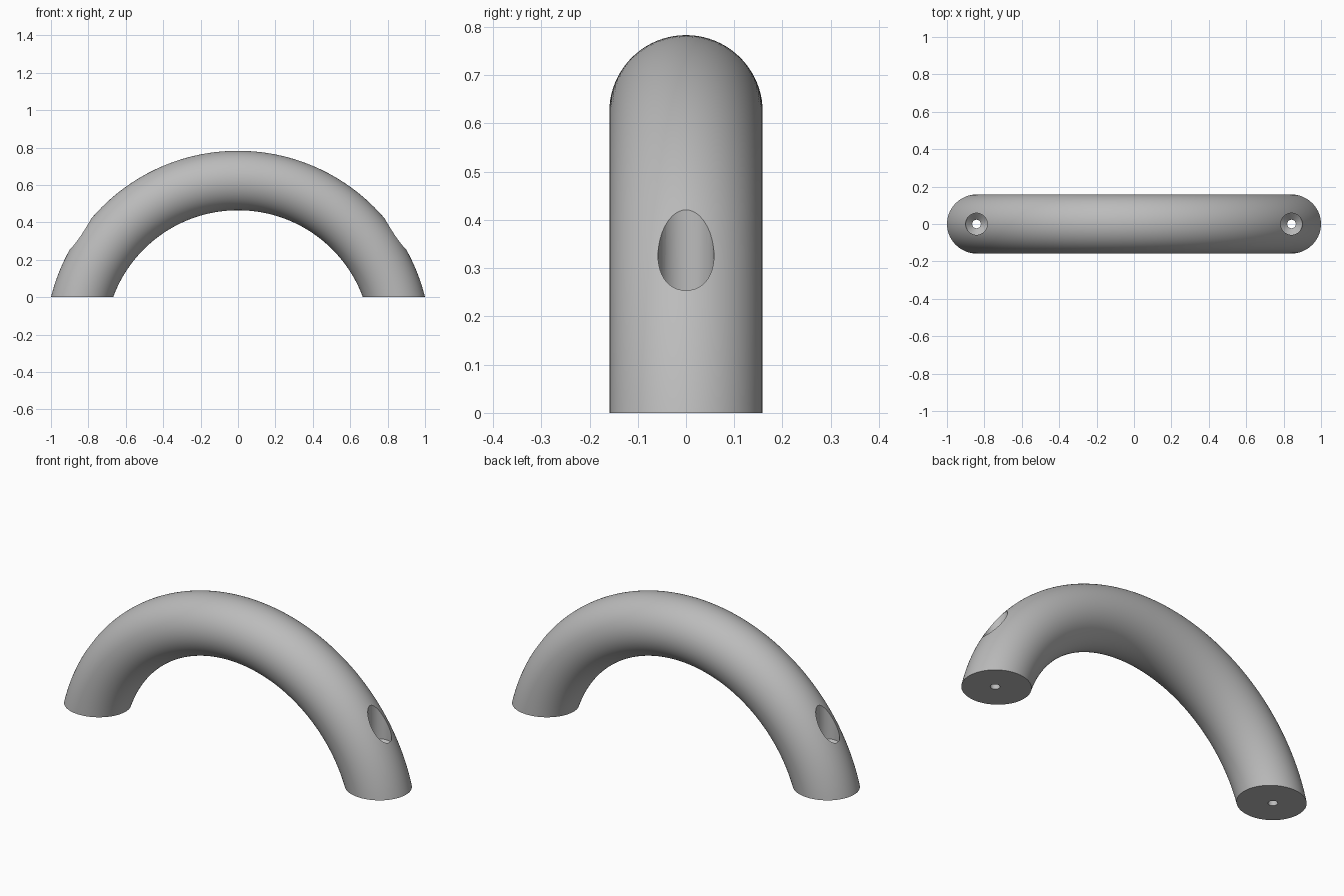
import bpy, bmesh, math
from mathutils import Vector, Matrix

cube = bpy.data.objects.get("Cube")
if cube:
    bpy.data.objects.remove(cube, do_unlink=True)

MAJOR, TUBE, DROP = 0.871, 0.159, 0.247   # arc radius, tube radius, arc centre below base
HOLE_X = 0.842
Y_AXIS, Z_AXIS = Vector((0, 1, 0)), Vector((0, 0, 1))

grey = bpy.data.materials.new("grey")
grey.use_nodes = True
colour = (0.5, 0.5, 0.5, 1)
grey.diffuse_color = colour
grey.node_tree.nodes["Principled BSDF"].inputs["Base Color"].default_value = colour


def make_object(name, bm):
    bmesh.ops.recalc_face_normals(bm, faces=bm.faces)
    mesh = bpy.data.meshes.new(name)
    bm.to_mesh(mesh)
    bm.free()
    obj = bpy.data.objects.new(name, mesh)
    mesh.materials.append(grey)
    bpy.context.collection.objects.link(obj)
    return obj


def make_handle():
    # Sweep a circle along the arc, then cut it flat at the base
    bm = bmesh.new()
    centre = Vector((0, 0, -DROP))
    place = Matrix.Translation(centre + Vector((MAJOR, 0, 0)))
    ring = bmesh.ops.create_circle(bm, segments=80, radius=TUBE, matrix=place)
    edges = list({e for v in ring["verts"] for e in v.link_edges})
    bmesh.ops.spin(bm, geom=ring["verts"] + edges, cent=centre, axis=Y_AXIS,
                   angle=-math.pi, steps=112)
    bmesh.ops.bisect_plane(bm, geom=bm.verts[:] + bm.edges[:] + bm.faces[:],
                           plane_co=(0, 0, 0), plane_no=Z_AXIS, clear_inner=True)
    bmesh.ops.holes_fill(bm, edges=[e for e in bm.edges if e.is_boundary])
    return make_object("handle", bm)


def make_screw_cutter(side):
    # Lathe: thin shaft, conical seat, wide bore
    bm = bmesh.new()
    profile = [(0, -0.1), (0.023, -0.1), (0.023, 0.195), (0.058, 0.23), (0.058, 0.7), (0, 0.7)]
    verts = [bm.verts.new((r, 0, z)) for r, z in profile]
    edges = [bm.edges.new(pair) for pair in zip(verts, verts[1:])]
    bmesh.ops.spin(bm, geom=verts + edges, cent=(0, 0, 0), axis=Z_AXIS,
                   angle=math.tau, steps=48)
    bmesh.ops.remove_doubles(bm, verts=bm.verts, dist=0.0001)
    bmesh.ops.translate(bm, verts=bm.verts, vec=(side * HOLE_X, 0, 0))
    cutter = make_object("screw_hole_cutter", bm)
    cutter.hide_render = True
    return cutter


handle = make_handle()
bpy.context.view_layer.objects.active = handle
handle.select_set(True)

# Screw hole through each foot
for side in (-1, 1):
    cutter = make_screw_cutter(side)
    mod = handle.modifiers.new("screw_hole", 'BOOLEAN')
    mod.operation, mod.solver, mod.object = 'DIFFERENCE', 'EXACT', cutter
    bpy.ops.object.modifier_apply(modifier=mod.name)
    bpy.data.objects.remove(cutter, do_unlink=True)

bpy.ops.object.shade_smooth_by_angle(angle=math.radians(25))
